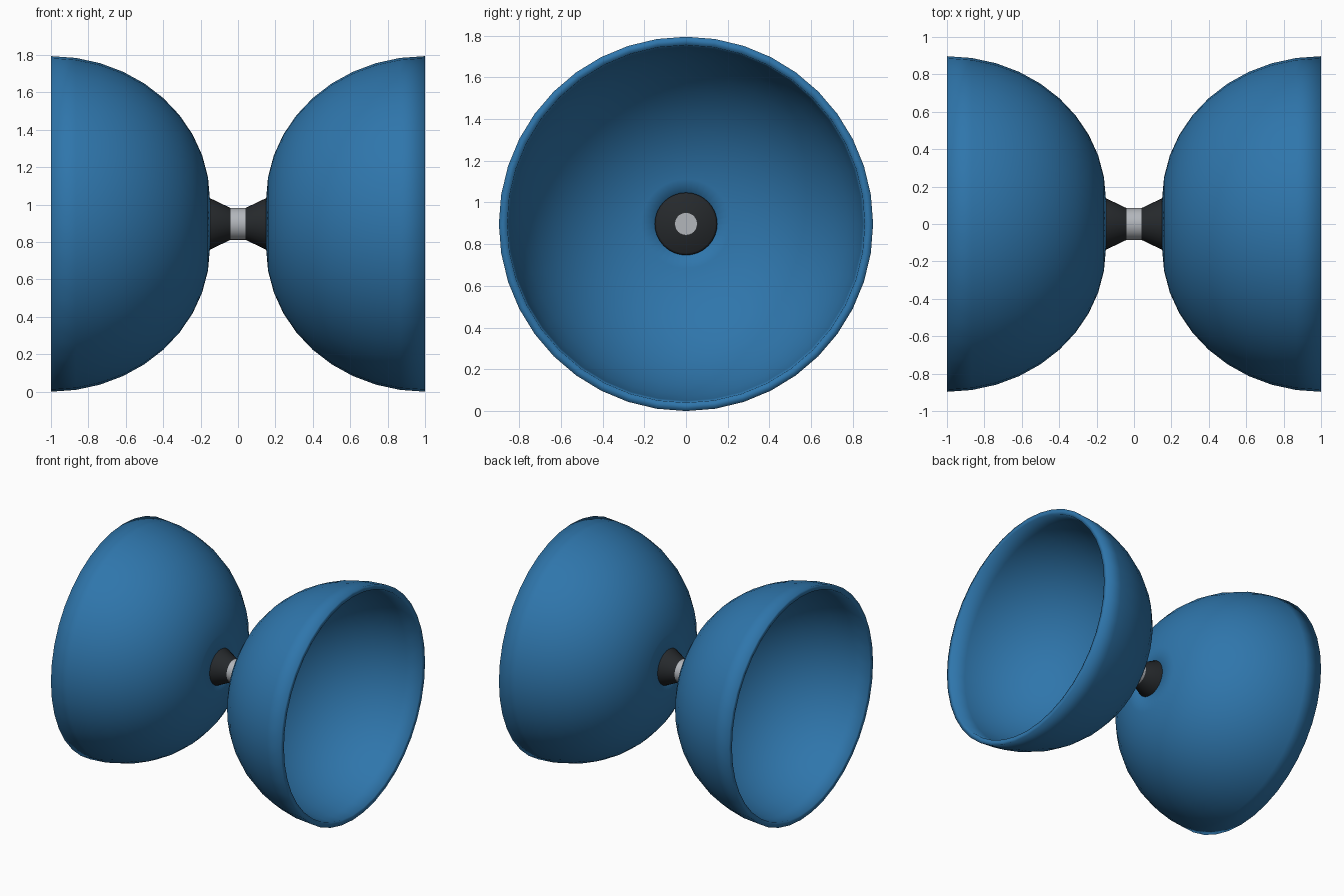
import bpy, bmesh
from math import sin, cos, pi, radians

if "Cube" in bpy.data.objects:
    bpy.data.objects.remove(bpy.data.objects["Cube"])

R = 0.897          # rim radius, also the axis height


def material(name, rgb):
    m = bpy.data.materials.new(name)
    m.diffuse_color = (*rgb, 1)
    m.use_nodes = True
    m.node_tree.nodes["Principled BSDF"].inputs["Base Color"].default_value = m.diffuse_color
    return m


blue = material("blue_rubber", (0.028, 0.18, 0.41))
black = material("black_plastic", (0.019, 0.022, 0.025))
steel = material("steel", (0.45, 0.47, 0.5))


def lathe(name, profile, mat, segs=40, closed=False, side=1, angle=None):
    """Spin (x, radius) points about the x axis at height R."""
    bm = bmesh.new()
    rings = []
    for x, r in profile:
        rings.append([bm.verts.new((side * x, r * sin(2 * pi * i / segs),
                                    R + r * cos(2 * pi * i / segs)))
                      for i in range(segs)])
    pairs = list(zip(rings, rings[1:]))
    if closed:
        pairs.append((rings[-1], rings[0]))
    else:
        bm.faces.new(rings[0])
        bm.faces.new(rings[-1])
    for a, b in pairs:
        for i in range(segs):
            j = (i + 1) % segs
            bm.faces.new((a[i], a[j], b[j], b[i]))
    bmesh.ops.recalc_face_normals(bm, faces=bm.faces)
    me = bpy.data.meshes.new(name)
    bm.to_mesh(me)
    bm.free()
    me.materials.append(mat)
    ob = bpy.data.objects.new(name, me)
    bpy.context.collection.objects.link(ob)
    bpy.ops.object.select_all(action='DESELECT')
    ob.select_set(True)
    bpy.context.view_layer.objects.active = ob
    if angle is None:
        bpy.ops.object.shade_smooth()
    else:
        bpy.ops.object.shade_smooth_by_angle(angle=radians(angle))
    return ob


def bowl(depth, radius, core):
    """Quarter-ellipse profile from the cup floor to the rim."""
    return [(1 - depth * cos(t), core + (radius - core) * sin(t))
            for t in (k * pi / 20 for k in range(11))]


for label, s in (("right", 1), ("left", -1)):
    # Hollow cup with a thick wall
    lathe(label + "_cup", bowl(0.85, R, 0.13) + bowl(0.80, 0.857, 0.095)[::-1],
          blue, closed=True, side=s)
    # Conical hub between axle sleeve and cup
    lathe(label + "_hub", [(0.04, 0.085), (0.155, 0.14), (0.18, 0.14)],
          black, segs=32, side=s, angle=30)
    # Washer on the cup floor
    lathe(label + "_washer", [(0.18, 0.15), (0.225, 0.15), (0.235, 0.14)],
          black, segs=32, side=s, angle=50)

# Axle rod and the string sleeve in the middle
lathe("axle", [(-0.255, 0.055), (0.255, 0.055)], steel, segs=24, angle=30)
lathe("axle_sleeve", [(-0.042, 0.085), (0.042, 0.085)], steel, segs=32, angle=30)
